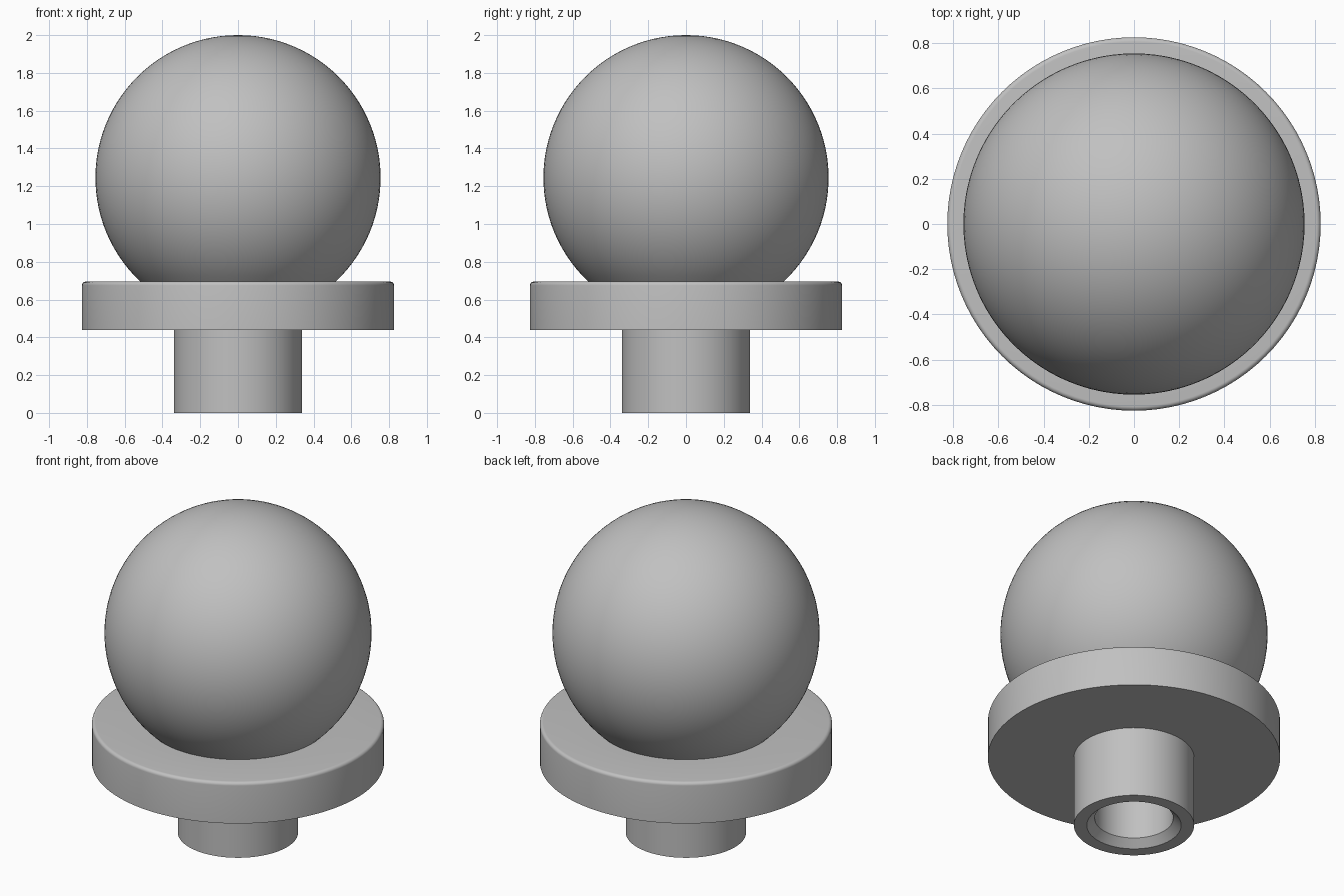
import bpy, bmesh
from math import sin, cos, pi, acos, sqrt

cube = bpy.data.objects.get("Cube")
if cube:
    bpy.data.objects.remove(cube, do_unlink=True)

SEGMENTS = 96
BALL_R, BALL_Z = 0.755, 1.245
FLANGE_R, FLANGE_LOW, FLANGE_TOP = 0.826, 0.44, 0.695
STEM_R, BORE_R, BORE_TOP, CHAMFER = 0.34, 0.222, 0.6, 0.045
FILLET = 0.02

grey = bpy.data.materials.new("plain grey")
grey.use_nodes = True
colour = (0.53, 0.53, 0.53, 1)
grey.diffuse_color = colour
grey.node_tree.nodes["Principled BSDF"].inputs["Base Color"].default_value = colour


def lathe(name, profile):
    """Spin a (radius, height) profile around the z axis."""
    bm = bmesh.new()
    verts = [bm.verts.new((r, 0, z)) for r, z in profile]
    edges = [bm.edges.new(pair) for pair in zip(verts, verts[1:])]
    bmesh.ops.spin(bm, geom=verts + edges, cent=(0, 0, 0), axis=(0, 0, 1),
                   angle=2 * pi, steps=SEGMENTS, use_duplicate=False)
    bmesh.ops.remove_doubles(bm, verts=bm.verts, dist=1e-5)
    bmesh.ops.dissolve_degenerate(bm, edges=bm.edges, dist=1e-5)
    bmesh.ops.recalc_face_normals(bm, faces=bm.faces)
    # Profiles run upwards on the outside, so the widest face must look outwards
    widest = max(bm.faces, key=lambda f: f.calc_center_median().xy.length)
    if widest.normal.xy.dot(widest.calc_center_median().xy) < 0:
        bmesh.ops.reverse_faces(bm, faces=bm.faces)
    mesh = bpy.data.meshes.new(name)
    bm.to_mesh(mesh)
    bm.free()
    mesh.materials.append(grey)
    obj = bpy.data.objects.new(name, mesh)
    bpy.context.collection.objects.link(obj)
    bpy.ops.object.select_all(action="DESELECT")
    obj.select_set(True)
    bpy.context.view_layer.objects.active = obj
    bpy.ops.object.shade_smooth_by_angle(angle=pi / 6)
    return obj


# Ball, cut off where it meets the flange
start = acos((FLANGE_TOP - BALL_Z) / BALL_R)
steps = 40
angles = [start * (1 - i / steps) for i in range(steps + 1)]
lathe("ball", [(BALL_R * sin(a), BALL_Z + BALL_R * cos(a)) for a in angles])

# Flange disc with a rounded upper rim
seat_r = sqrt(BALL_R ** 2 - (FLANGE_TOP - BALL_Z) ** 2)
rim = [(FLANGE_R - FILLET + FILLET * cos(a), FLANGE_TOP - FILLET + FILLET * sin(a))
       for a in (pi / 2 * i / 6 for i in range(7))]
lathe("flange", [(STEM_R, FLANGE_LOW), (FLANGE_R, FLANGE_LOW)] + rim
      + [(seat_r, FLANGE_TOP)])

# Hollow stem with a chamfered blind bore
lathe("stem", [(STEM_R, FLANGE_LOW), (STEM_R, 0), (BORE_R + CHAMFER, 0),
               (BORE_R, CHAMFER), (BORE_R, BORE_TOP), (0, BORE_TOP)])
